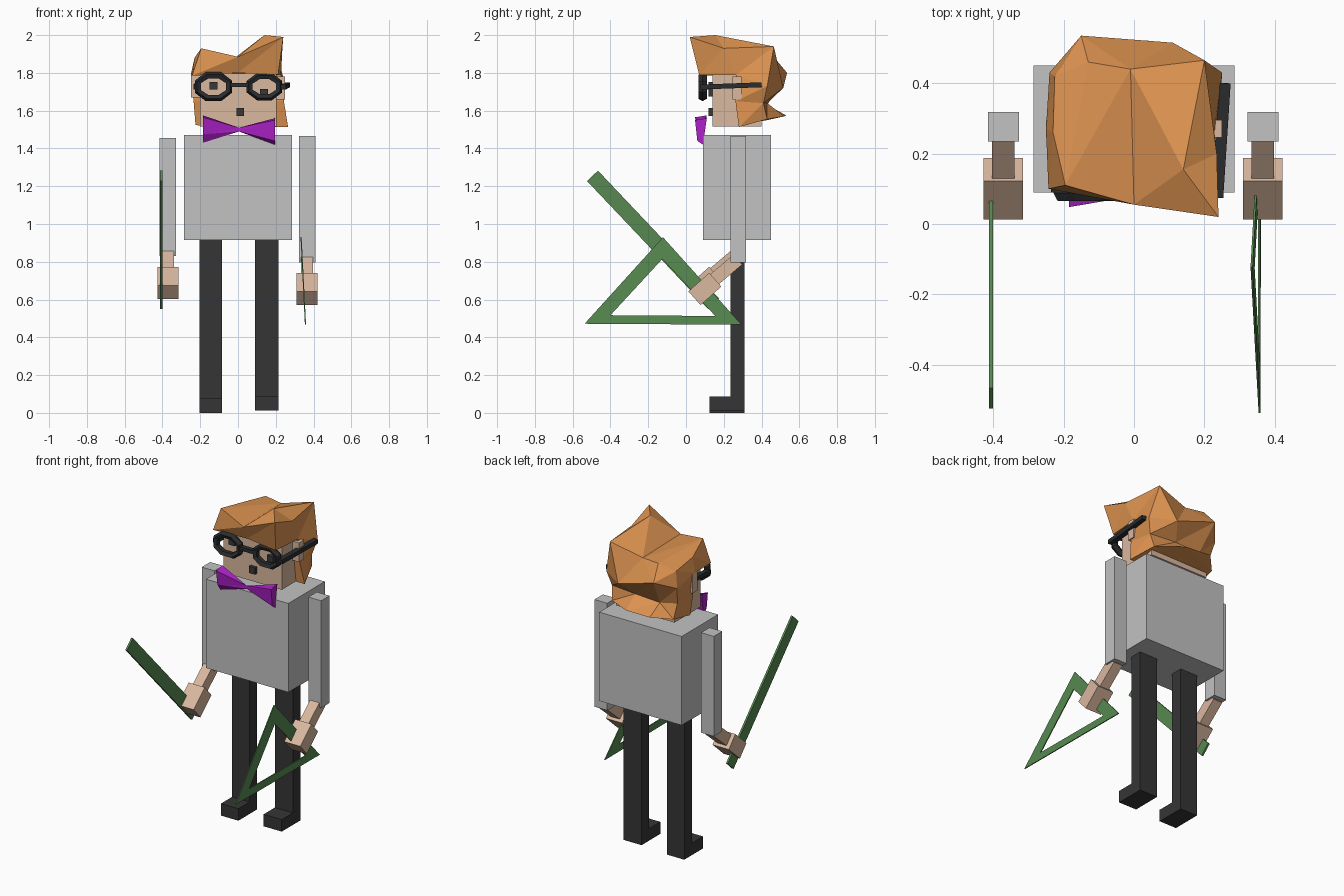
import bpy, bmesh, math
from mathutils import Matrix, Vector

if "Cube" in bpy.data.objects:
    bpy.data.objects.remove(bpy.data.objects["Cube"])


def material(name, rgb):
    m = bpy.data.materials.new(name)
    m.diffuse_color = (*rgb, 1)
    m.use_nodes = True
    m.node_tree.nodes["Principled BSDF"].inputs["Base Color"].default_value = m.diffuse_color
    return m


SKIN = material("skin", (0.70, 0.48, 0.35))
HAIR = material("orange hair", (0.72, 0.29, 0.08))
SHIRT = material("grey shirt", (0.54, 0.54, 0.54))
TROUSERS = material("charcoal trousers", (0.036, 0.036, 0.036))
FRAME = material("black frame", (0.024, 0.025, 0.028))
FEATURE = material("dark features", (0.04, 0.04, 0.04))
BOW = material("purple bow", (0.42, 0.015, 0.58))
GREEN = material("green tools", (0.095, 0.25, 0.08))


def finish(name, bm, mat):
    bmesh.ops.recalc_face_normals(bm, faces=bm.faces)
    mesh = bpy.data.meshes.new(name)
    bm.to_mesh(mesh)
    bm.free()
    mesh.materials.append(mat)
    ob = bpy.data.objects.new(name, mesh)
    bpy.context.collection.objects.link(ob)
    return ob


def add_box(bm, lo, hi):
    lo, hi = Vector(lo), Vector(hi)
    m = Matrix.Translation((lo + hi) / 2) @ Matrix.Diagonal((*(hi - lo), 1))
    bmesh.ops.create_cube(bm, size=1, matrix=m)


def box(name, lo, hi, mat):
    bm = bmesh.new()
    add_box(bm, lo, hi)
    return finish(name, bm, mat)


def bar(name, a, b, width, thick, mat):
    """Square bar from a to b; width runs along x."""
    a, b = Vector(a), Vector(b)
    d = (b - a).normalized()
    side = (Vector((1, 0, 0)) - d * d.x).normalized()
    if abs(d.x) > 0.9:
        side = Vector((0, 1, 0))
    up = side.cross(d)
    bm = bmesh.new()
    rot = Matrix((side, d, up)).transposed().to_4x4()
    m = Matrix.Translation((a + b) / 2) @ rot @ Matrix.Diagonal((width, (b - a).length, thick, 1))
    bmesh.ops.create_cube(bm, size=1, matrix=m)
    return finish(name, bm, mat)


def from_faces(name, verts, faces, mat):
    bm = bmesh.new()
    vs = [bm.verts.new(v) for v in verts]
    for f in faces:
        bm.faces.new([vs[i] for i in f])
    bmesh.ops.triangulate(bm, faces=[f for f in bm.faces if len(f.verts) == 4])
    return finish(name, bm, mat)


# Torso and head
box("torso", (-0.285, 0.09, 0.915), (0.285, 0.45, 1.47), SHIRT)
box("head", (-0.2, 0.14, 1.515), (0.205, 0.40, 1.84), SKIN)

# Ears
box("left_ear", (-0.25, 0.245, 1.67), (-0.19, 0.295, 1.79), SKIN)
box("right_ear", (0.19, 0.245, 1.66), (0.25, 0.295, 1.78), SKIN)

# Legs with feet: side profile extruded along x
for name, x0, x1, base in (("left_leg", -0.205, -0.085, 0), ("right_leg", 0.09, 0.215, 0.012)):
    profile = [(0.125, base), (0.31, base), (0.31, 0.92), (0.235, 0.92),
               (0.235, base + 0.075), (0.125, base + 0.075)]
    bm = bmesh.new()
    face = bm.faces.new([bm.verts.new((x0, y, z)) for y, z in profile])
    ext = bmesh.ops.extrude_face_region(bm, geom=[face])
    bmesh.ops.translate(bm, vec=(x1 - x0, 0, 0),
                        verts=[v for v in ext["geom"] if isinstance(v, bmesh.types.BMVert)])
    # extrude_face_region consumes the start face: cap it again if it is open
    bmesh.ops.holes_fill(bm, edges=bm.edges, sides=0)
    finish(name, bm, TROUSERS)

# Sleeves, forearms and hands
for side, x, lo, hi, dz in (("left", -0.371, 0.83, 1.455, 0.032), ("right", 0.366, 0.795, 1.465, 0)):
    box(side + "_sleeve", (x - 0.044, 0.235, lo), (x + 0.044, 0.318, hi), SHIRT)
    bar(side + "_forearm", (x, 0.13, 0.69 + dz), (x, 0.275, 0.812 + dz), 0.064, 0.07, SKIN)
    bar(side + "_hand", (x, 0.045, 0.607 + dz), (x, 0.155, 0.705 + dz), 0.112, 0.097, SKIN)

# Straight ruler in the left hand
bar("ruler", (-0.406, -0.495, 1.255), (-0.406, 0.147, 0.577), 0.012, 0.08, GREEN)

# Set square in the right hand, leaning slightly
outer = [(-0.122, 0.93), (-0.537, 0.472), (0.294, 0.467)]
inner = [(-0.125, 0.815), (-0.40, 0.517), (0.155, 0.513)]
square = []
for dx in (-0.003, 0.003):
    square += [(0.357 - 0.05 * (z - 0.47) + dx, y, z) for y, z in outer + inner]
faces = []
for i in range(3):
    j = (i + 1) % 3
    faces += [(i, j, j + 3, i + 3), (i + 6, j + 6, j + 9, i + 9),
              (i, j, j + 6, i + 6), (i + 3, j + 3, j + 9, i + 9)]
from_faces("set_square", square, faces, GREEN)

# Eyes and mouth
for name, x, z in (("left_eye", -0.13, 1.732), ("right_eye", 0.137, 1.695), ("mouth", 0.012, 1.592)):
    box(name, (x - 0.021, 0.12, z - 0.021), (x + 0.021, 0.145, z + 0.021), FEATURE)

# Glasses: chunky octagonal rims
for name, cx, cz, rx, rz in (("left_rim", -0.13, 1.727, 0.088, 0.060),
                             ("right_rim", 0.14, 1.727, 0.083, 0.056)):
    n, m = 8, 5
    verts, faces = [], []
    for i in range(n):
        a = math.tau * (i + 0.5) / n
        for j in range(m):
            b = math.tau * j / m
            k = 0.019 * math.cos(b)
            verts.append((cx + (rx + k) * math.cos(a), 0.088 + 0.024 * math.sin(b),
                          cz + (rz + k) * math.sin(a) * 1.05))
            i2, j2 = (i + 1) % n, (j + 1) % m
            faces.append((i * m + j, i2 * m + j, i2 * m + j2, i * m + j2))
    from_faces(name, verts, faces, FRAME)
bar("bridge", (-0.045, 0.085, 1.735), (0.06, 0.085, 1.735), 0.03, 0.022, FRAME)
bar("right_temple", (0.237, 0.075, 1.725), (0.258, 0.40, 1.737), 0.033, 0.026, FRAME)
bar("left_temple", (-0.222, 0.09, 1.725), (-0.215, 0.36, 1.735), 0.028, 0.026, FRAME)

# Bow tie: two faceted wedges meeting at a knot
for name, x, top, low in (("left_bow", -0.185, 1.575, 1.43), ("right_bow", 0.195, 1.56, 1.42)):
    ridge = 1.475 if x < 0 else 1.44
    from_faces(name, [(x, 0.048, top - 0.01), (x, 0.11, top), (x, 0.09, low),
                      (x, 0.06, ridge), (0.005, 0.08, 1.51), (0.005, 0.08, 1.49)],
               [(0, 1, 2, 3), (0, 1, 4), (1, 2, 5, 4), (2, 3, 5), (3, 0, 4, 5)], BOW)

# Hair: four rows wrapped from the right side round the back to the left side
rows = [
    # crown edge
    [(0.235, 0.20, 1.93), (0.20, 0.465, 1.94), (-0.01, 0.44, 1.885),
     (-0.13, 0.46, 1.89), (-0.225, 0.42, 1.85), (-0.23, 0.26, 1.88)],
    # widest line
    [(0.228, 0.265, 1.79), (0.25, 0.43, 1.73), (0.11, 0.515, 1.72),
     (-0.15, 0.535, 1.80), (-0.24, 0.43, 1.75), (-0.25, 0.27, 1.79)],
    # nape notch
    [(0.243, 0.262, 1.65), (0.225, 0.41, 1.64), (0.05, 0.43, 1.64),
     (-0.12, 0.43, 1.63), (-0.22, 0.40, 1.64), (-0.235, 0.265, 1.65)],
    # lower flick
    [(0.265, 0.28, 1.513), (0.21, 0.43, 1.555), (0.05, 0.52, 1.57),
     (-0.12, 0.53, 1.575), (-0.215, 0.43, 1.55), (-0.225, 0.28, 1.523)],
]
verts = [p for row in rows for p in row]
# fringe: right peak 24, inner peak 25, centre 26, left peak 27, lower edge 28-30
verts += [(0.24, 0.02, 1.99), (0.14, 0.155, 2.0), (0, 0.055, 1.885), (-0.195, 0.11, 1.93),
          (0.212, 0.07, 1.79), (0, 0.09, 1.80), (-0.243, 0.10, 1.785)]
faces = [(6 * r + c, 6 * r + c + 1, 6 * r + c + 7, 6 * r + c + 6)
         for r in range(3) for c in range(5)]
faces += [(24, 25, 0), (25, 1, 0), (25, 2, 1), (25, 26, 2), (24, 26, 25),     # right crown
          (26, 27, 2), (27, 3, 2), (27, 4, 3), (27, 5, 4),                   # left crown
          (24, 28, 29), (24, 29, 26), (26, 29, 30), (26, 30, 27),            # fringe front
          (24, 0, 28), (0, 6, 28), (27, 30, 5), (5, 30, 11),                 # sides
          (28, 6, 29), (6, 11, 29), (11, 30, 29),                            # fringe underside
          (6, 12, 17, 11), (12, 18, 23, 17),                                 # front of the side locks
          (18, 19, 22, 23), (19, 20, 21, 22)]                                # underside
from_faces("hair", verts, faces, HAIR)
